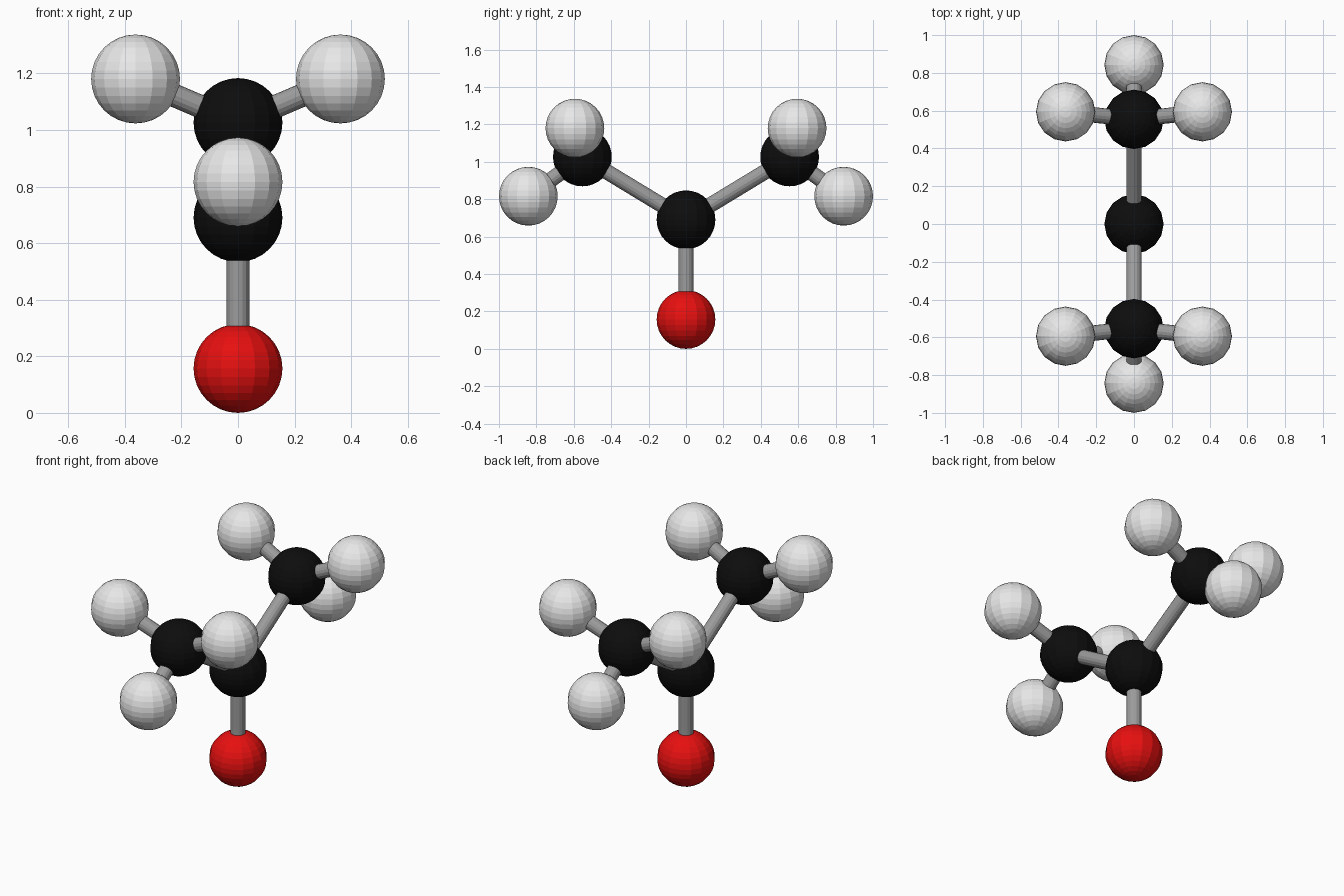
import bpy
from mathutils import Vector

if "Cube" in bpy.data.objects:
    bpy.data.objects.remove(bpy.data.objects["Cube"])

ATOM_R = 0.157
BOND_R = 0.041


def material(name, rgb):
    m = bpy.data.materials.new(name)
    m.diffuse_color = (*rgb, 1.0)
    m.use_nodes = True
    m.node_tree.nodes["Principled BSDF"].inputs["Base Color"].default_value = m.diffuse_color
    return m


BLACK = material("black", (0.004, 0.004, 0.004))
RED = material("red", (0.8, 0.005, 0.005))
WHITE = material("white", (0.8, 0.8, 0.8))
GREY = material("grey", (0.33, 0.33, 0.33))


def atom(name, pos, mat):
    """Flat-faced ball with vertical poles."""
    bpy.ops.mesh.primitive_uv_sphere_add(segments=16, ring_count=16,
                                         radius=ATOM_R, location=pos)
    ob = bpy.context.object
    ob.name = name
    ob.data.materials.append(mat)


def bond(name, a, b):
    """Rod between two ball centres."""
    a, b = Vector(a), Vector(b)
    d = b - a
    bpy.ops.mesh.primitive_cylinder_add(vertices=16, radius=BOND_R,
                                        depth=d.length, location=(a + b) / 2)
    ob = bpy.context.object
    ob.name = name
    ob.rotation_euler = d.to_track_quat('Z', 'Y').to_euler()
    ob.data.materials.append(GREY)


# Central stem: oxygen below the middle carbon
oxygen = (0, 0, ATOM_R)
centre = (0, 0, 0.69)
atom("oxygen_ball", oxygen, RED)
atom("centre_carbon_ball", centre, BLACK)
bond("oxygen_rod", oxygen, centre)

# Two mirrored arms, each a carbon with three hydrogens
for side, s in (("front", -1), ("back", 1)):
    carbon = (0, s * 0.554, 1.026)
    atom(f"{side}_carbon_ball", carbon, BLACK)
    bond(f"{side}_carbon_rod", centre, carbon)
    for label, h in (("left", (-0.362, s * 0.594, 1.18)),
                     ("right", (0.362, s * 0.594, 1.18)),
                     ("outer", (0, s * 0.843, 0.816))):
        atom(f"{side}_{label}_hydrogen_ball", h, WHITE)
        bond(f"{side}_{label}_hydrogen_rod", carbon, h)
